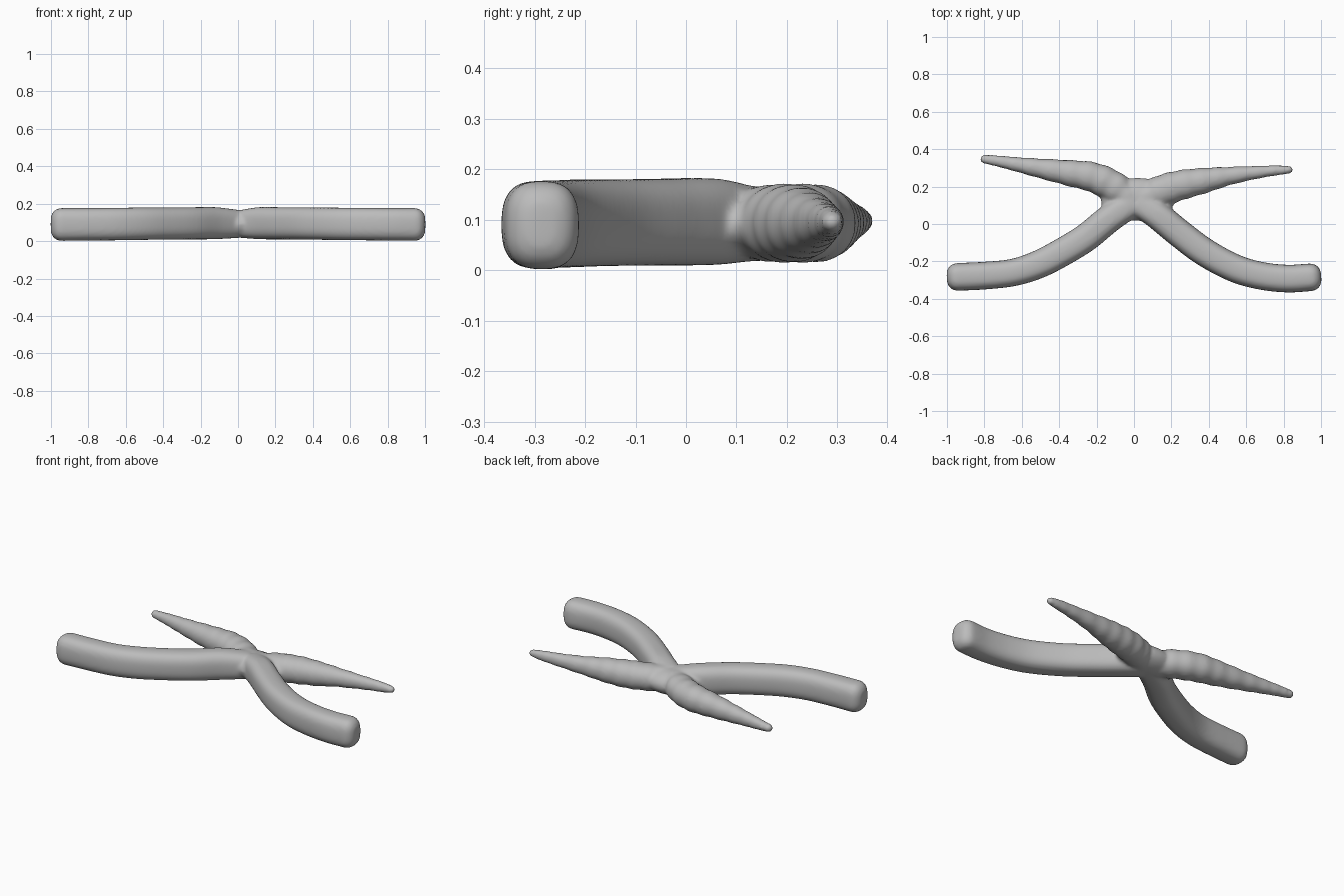
import bpy, bmesh, math
from mathutils import Vector

if "Cube" in bpy.data.objects:
    bpy.data.objects.remove(bpy.data.objects["Cube"])

SIDES = 28


def resample(stations, steps=7):
    """Smooth spline through (x, y, half width, z centre, half height)."""
    pts = [Vector(s) for s in stations]
    pts = [2 * pts[0] - pts[1]] + pts + [2 * pts[-1] - pts[-2]]
    out = []
    for i in range(1, len(pts) - 2):
        a, b, c, d = pts[i - 1:i + 3]
        for k in range(steps):
            t = k / steps
            out.append(0.5 * (2 * b + (c - a) * t + (2 * a - 5 * b + 4 * c - d) * t * t
                              + (3 * b - a - 3 * c + d) * t ** 3))
    out.append(pts[-2])
    return out


def add_limb(bm, stations, square, cap, ripple=0.0):
    """Sweep a rounded cross-section from the hub to a domed tip."""
    path = resample(stations)
    rows = []
    for i, p in enumerate(path):
        a, b = path[max(i - 1, 0)], path[min(i + 1, len(path) - 1)]
        tangent = Vector((b[0] - a[0], b[1] - a[1], 0)).normalized()
        swell = 1 + ripple * math.sin(i * 1.3)
        rows.append((Vector((p[0], p[1], p[3])), tangent, p[2] * swell, p[4] * swell))
    # domed tip: shrink the last section over the cap length
    centre, tangent, w, h = rows[-1]
    for k in range(1, 7):
        a = k / 6 * math.pi / 2
        inset = cap * (1 - math.cos(a))
        rows.append((centre + tangent * cap * math.sin(a), tangent,
                     max(w - inset, 0.002), max(h - inset, 0.002)))
    rings = []
    for centre, tangent, w, h in rows:
        side = Vector((-tangent.y, tangent.x, 0))
        ring = []
        for k in range(SIDES):
            a = 2 * math.pi * k / SIDES
            c, s = math.cos(a), math.sin(a)
            u = math.copysign(abs(c) ** (2 / square), c) * w
            v = math.copysign(abs(s) ** (2 / square), s) * h
            ring.append(bm.verts.new(centre + side * u + Vector((0, 0, v))))
        rings.append(ring)
    for r0, r1 in zip(rings, rings[1:]):
        for k in range(SIDES):
            n = (k + 1) % SIDES
            bm.faces.new((r0[k], r0[n], r1[n], r1[k]))
    bm.faces.new(rings[0][::-1])
    bm.faces.new(rings[-1])


bm = bmesh.new()

# thick front legs with blunt ends
add_limb(bm, [(0.0, 0.115, .07, .092, .075), (-.13, .03, .075, .096, .086),
              (-.26, -.075, .076, .095, .086), (-.40, -.16, .076, .094, .086),
              (-.52, -.22, .075, .093, .087), (-.65, -.26, .073, .091, .087),
              (-.80, -.276, .074, .090, .087), (-.945, -.283, .074, .089, .088)], 2.7, .056)
add_limb(bm, [(0.02, 0.115, .07, .092, .075), (.12, .05, .075, .096, .086),
              (.243, -.05, .076, .095, .086), (.38, -.152, .076, .094, .086),
              (.54, -.237, .075, .092, .087), (.68, -.277, .074, .091, .087),
              (.82, -.292, .074, .090, .087), (.945, -.285, .074, .089, .088)], 2.7, .056)

# slender tapering back arms
add_limb(bm, [(-.02, .13, .07, .092, .072), (-.11, .20, .083, .093, .076),
              (-.22, .25, .080, .093, .077), (-.35, .273, .069, .093, .069),
              (-.505, .298, .052, .094, .054), (-.64, .321, .038, .096, .040),
              (-.73, .337, .030, .097, .031), (-.80, .347, .024, .097, .024)], 2.1, .022, .03)
add_limb(bm, [(.04, .13, .07, .092, .072), (.14, .175, .083, .093, .076),
              (.25, .208, .080, .093, .077), (.377, .233, .068, .093, .068),
              (.51, .257, .049, .094, .052), (.67, .278, .034, .095, .037),
              (.77, .287, .027, .096, .029), (.83, .290, .021, .096, .021)], 2.1, .02, .03)

# central hub filling the crossing
hub = bmesh.ops.create_uvsphere(bm, u_segments=32, v_segments=16, radius=1)["verts"]
for v in hub:
    v.co = Vector((.02 + v.co.x * .20, .132 + v.co.y * .115, .09 + v.co.z * .072))

bmesh.ops.recalc_face_normals(bm, faces=bm.faces)
mesh = bpy.data.meshes.new("crossed_limbs")
bm.to_mesh(mesh)
bm.free()
body = bpy.data.objects.new("crossed_limbs", mesh)
bpy.context.collection.objects.link(body)

grey = bpy.data.materials.new("plain grey")
grey.diffuse_color = (0.5, 0.5, 0.5, 1)
grey.use_nodes = True
grey.node_tree.nodes["Principled BSDF"].inputs["Base Color"].default_value = grey.diffuse_color
mesh.materials.append(grey)

# fuse the parts into one skin and soften the joints
remesh = body.modifiers.new("fuse", "REMESH")
remesh.mode = "VOXEL"
remesh.voxel_size = 0.009
remesh.use_smooth_shade = True
soften = body.modifiers.new("soften", "SMOOTH")
soften.factor = 0.5
soften.iterations = 10
